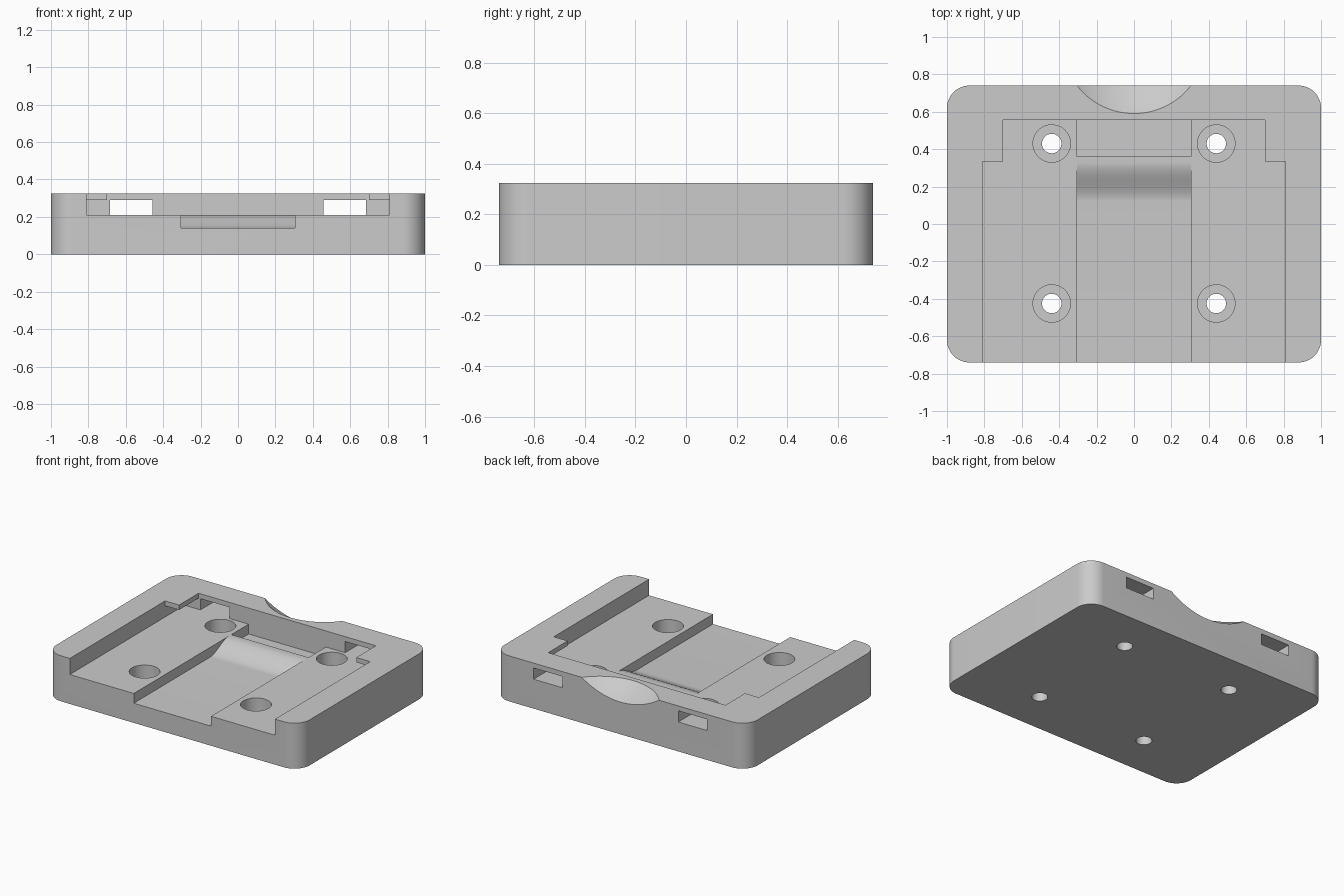
import bpy
import bmesh
import math
from mathutils import Matrix, Vector

cube = bpy.data.objects.get("Cube")
if cube:
    bpy.data.objects.remove(cube, do_unlink=True)

HALF_X, HALF_Y, HEIGHT = 1.0, 0.74, 0.325
FLOOR, CHANNEL = 0.21, 0.14

grey = bpy.data.materials.new("plain grey")
grey.use_nodes = True
colour = (0.6, 0.6, 0.6, 1)
grey.diffuse_color = colour
grey.node_tree.nodes["Principled BSDF"].inputs["Base Color"].default_value = colour


def make_object(name, bm):
    bmesh.ops.recalc_face_normals(bm, faces=bm.faces)
    mesh = bpy.data.meshes.new(name)
    bm.to_mesh(mesh)
    bm.free()
    mesh.materials.append(grey)
    obj = bpy.data.objects.new(name, mesh)
    bpy.context.collection.objects.link(obj)
    return obj


def extrude(name, points, direction):
    """Closed prism from a flat outline of 3D points."""
    bm = bmesh.new()
    face = bm.faces.new([bm.verts.new(p) for p in points])
    result = bmesh.ops.extrude_face_region(bm, geom=[face])
    moved = [v for v in result["geom"] if isinstance(v, bmesh.types.BMVert)]
    bmesh.ops.translate(bm, verts=moved, vec=Vector(direction))
    if not face.is_valid or len(bm.faces) < len(points) + 2:
        bm.faces.new(list(bm.verts)[:len(points)])
    return make_object(name, bm)


def mirrored(half):
    """Full outline from its +x half, listed front to back."""
    return half + [(-x, y) for x, y in reversed(half)]


def plate(name, outline, low, high):
    return extrude(name, [(x, y, low) for x, y in outline], (0, 0, high - low))


def cylinder(name, x, y, radius, low, high):
    bm = bmesh.new()
    bmesh.ops.create_cone(bm, cap_ends=True, segments=48, radius1=radius, radius2=radius,
                          depth=high - low, matrix=Matrix.Translation((x, y, (low + high) / 2)))
    return make_object(name, bm)


def cut(target, cutter):
    mod = target.modifiers.new("cut", 'BOOLEAN')
    mod.operation = 'DIFFERENCE'
    mod.solver = 'EXACT'
    mod.object = cutter
    bpy.context.view_layer.objects.active = target
    bpy.ops.object.modifier_apply(modifier=mod.name)
    bpy.data.objects.remove(cutter, do_unlink=True)


# Rounded block
r = 0.12
outline = []
for i, (sx, sy) in enumerate([(1, 1), (-1, 1), (-1, -1), (1, -1)]):
    for k in range(13):
        a = math.pi / 2 * (i + k / 12)
        outline.append((sx * (HALF_X - r) + r * math.cos(a), sy * (HALF_Y - r) + r * math.sin(a)))
base = plate("mounting_base", outline, 0, HEIGHT)

# Undercut pocket with two slots through the back wall
front, back = -0.9, 0.555
cut(base, plate("slot_cutter", mirrored([
    (0.81, front), (0.81, back), (0.685, back), (0.685, 0.9), (0.457, 0.9), (0.457, back)]),
    FLOOR, 0.29))

# Narrower opening above the undercut
cut(base, plate("pocket_cutter", mirrored([
    (0.81, front), (0.81, 0.335), (0.7, 0.335), (0.7, back)]), 0.25, 0.5))

# Centre channel, its curved ramp and the recess behind the ridge
profile = [(front, CHANNEL)]
for k in range(17):
    t = k / 16
    profile.append((0.12 + 0.21 * t, CHANNEL + (FLOOR - CHANNEL) * t * t * (3 - 2 * t)))
profile += [(0.36, FLOOR), (0.36, CHANNEL), (back, CHANNEL), (back, 0.25), (front, 0.25)]
cut(base, extrude("channel_cutter", [(-0.305, y, z) for y, z in profile], (0.61, 0, 0)))

# Counterbored screw holes
for x in (-0.44, 0.44):
    for y in (-0.425, 0.43):
        cut(base, cylinder("counterbore_cutter", x, y, 0.1, 0.07, 0.27))
        cut(base, cylinder("screw_hole_cutter", x, y, 0.052, -0.1, 0.2))

# Finger scoop in the back edge
bm = bmesh.new()
bmesh.ops.create_uvsphere(bm, u_segments=96, v_segments=64, radius=0.586,
                          matrix=Matrix.Translation((0, 0.975, 0.767)))
cut(base, make_object("scoop_cutter", bm))

# Smooth curved walls, keep the edges crisp
bpy.ops.object.select_all(action='DESELECT')
base.select_set(True)
bpy.context.view_layer.objects.active = base
bpy.ops.object.shade_smooth_by_angle(angle=math.radians(25))
